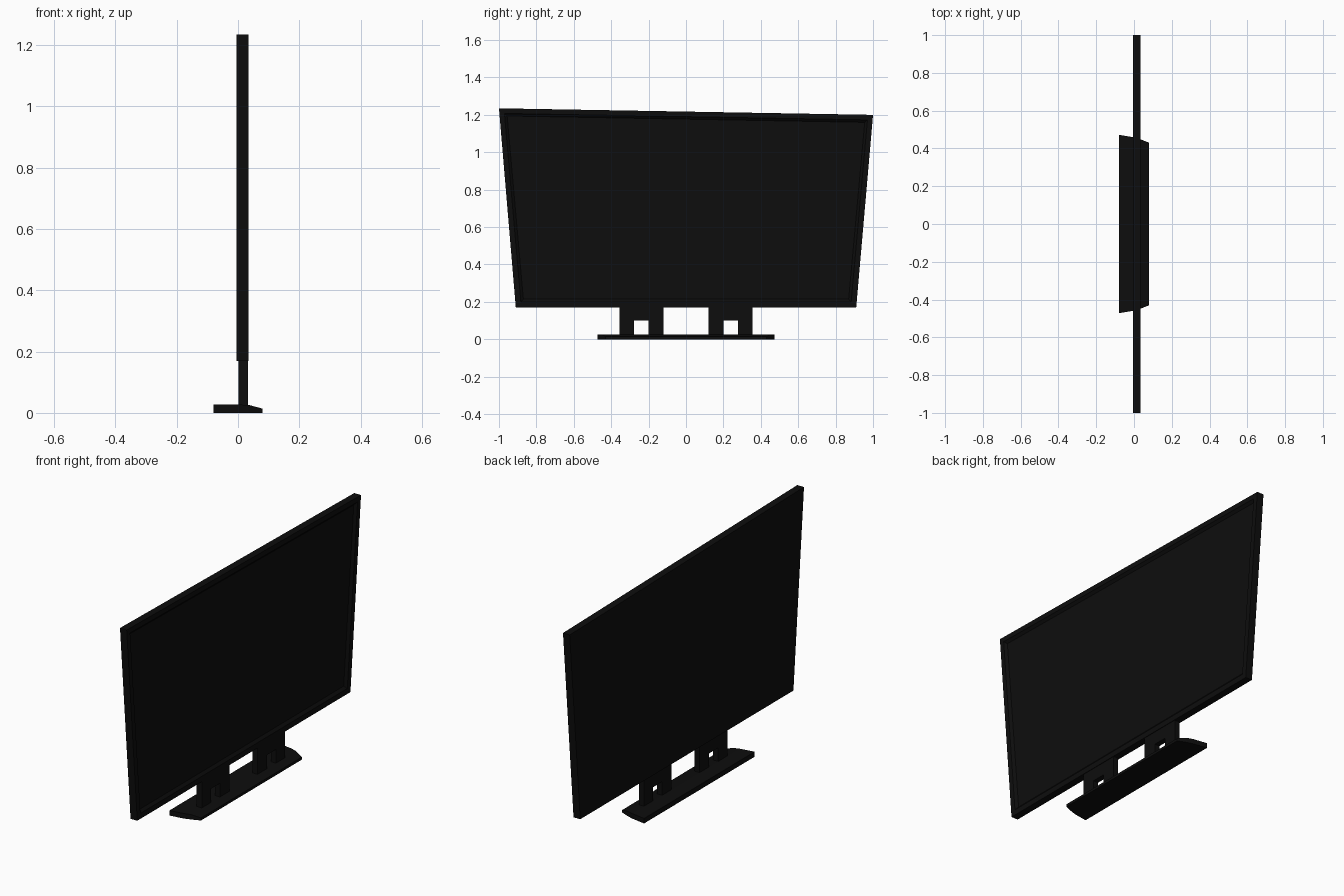
import bpy
import bmesh

cube = bpy.data.objects.get("Cube")
if cube:
    bpy.data.objects.remove(cube)


def material(name, value):
    mat = bpy.data.materials.new(name)
    mat.use_nodes = True
    colour = (value, value, value, 1)
    mat.diffuse_color = colour
    mat.node_tree.nodes["Principled BSDF"].inputs["Base Color"].default_value = colour
    return mat


black = material("black plastic", 0.004)


def finish(bm, name):
    bmesh.ops.recalc_face_normals(bm, faces=bm.faces)
    mesh = bpy.data.meshes.new(name)
    bm.to_mesh(mesh)
    bm.free()
    mesh.materials.append(black)
    obj = bpy.data.objects.new(name, mesh)
    bpy.context.collection.objects.link(obj)
    return obj


def extrude_side_profile(points, back, front):
    """Solid with a (y, z) outline, from x = back to x = front."""
    bm = bmesh.new()
    face = bm.faces.new([bm.verts.new((back, y, z)) for y, z in points])
    new = bmesh.ops.extrude_face_region(bm, geom=[face])["geom"]
    for v in new:
        if isinstance(v, bmesh.types.BMVert):
            v.co.x = front
    bmesh.ops.recalc_face_normals(bm, faces=bm.faces)
    return bm


# Display panel: flared outline, flat bezel and a sloped rim down to the screen
bm = extrude_side_profile([(-0.91, 0.17), (0.91, 0.17), (1, 1.2), (-1, 1.235)], -0.005, 0.035)
screen = max(bm.faces, key=lambda f: f.calc_center_median().x)
bmesh.ops.inset_individual(bm, faces=[screen], thickness=0.04)
bmesh.ops.inset_individual(bm, faces=[screen], thickness=0.02, depth=-0.012)
finish(bm, "display_panel")

# Two forked stand legs
for side, name in ((-1, "right_stand_leg"), (1, "left_stand_leg")):
    outline = [(0.12, 0.02), (0.2, 0.02), (0.2, 0.1), (0.278, 0.1),
               (0.278, 0.02), (0.355, 0.02), (0.355, 0.17), (0.12, 0.17)]
    finish(extrude_side_profile([(side * y, z) for y, z in outline], 0.002, 0.032), name)

# Base: cross-sections along x, with curved ends and a sloped front lip
bm = bmesh.new()
rings = []
for x, half, top in ((-0.08, 0.472, 0.027), (0, 0.459, 0.027),
                     (0.035, 0.448, 0.026), (0.08, 0.43, 0.014)):
    rings.append([bm.verts.new((x, y, z)) for y, z in
                  ((-half, 0), (half, 0), (half, top), (-half, top))])
for a, b in zip(rings, rings[1:]):
    for i in range(4):
        j = (i + 1) % 4
        bm.faces.new((a[i], a[j], b[j], b[i]))
bm.faces.new(rings[0])
bm.faces.new(rings[-1])
finish(bm, "stand_base")
